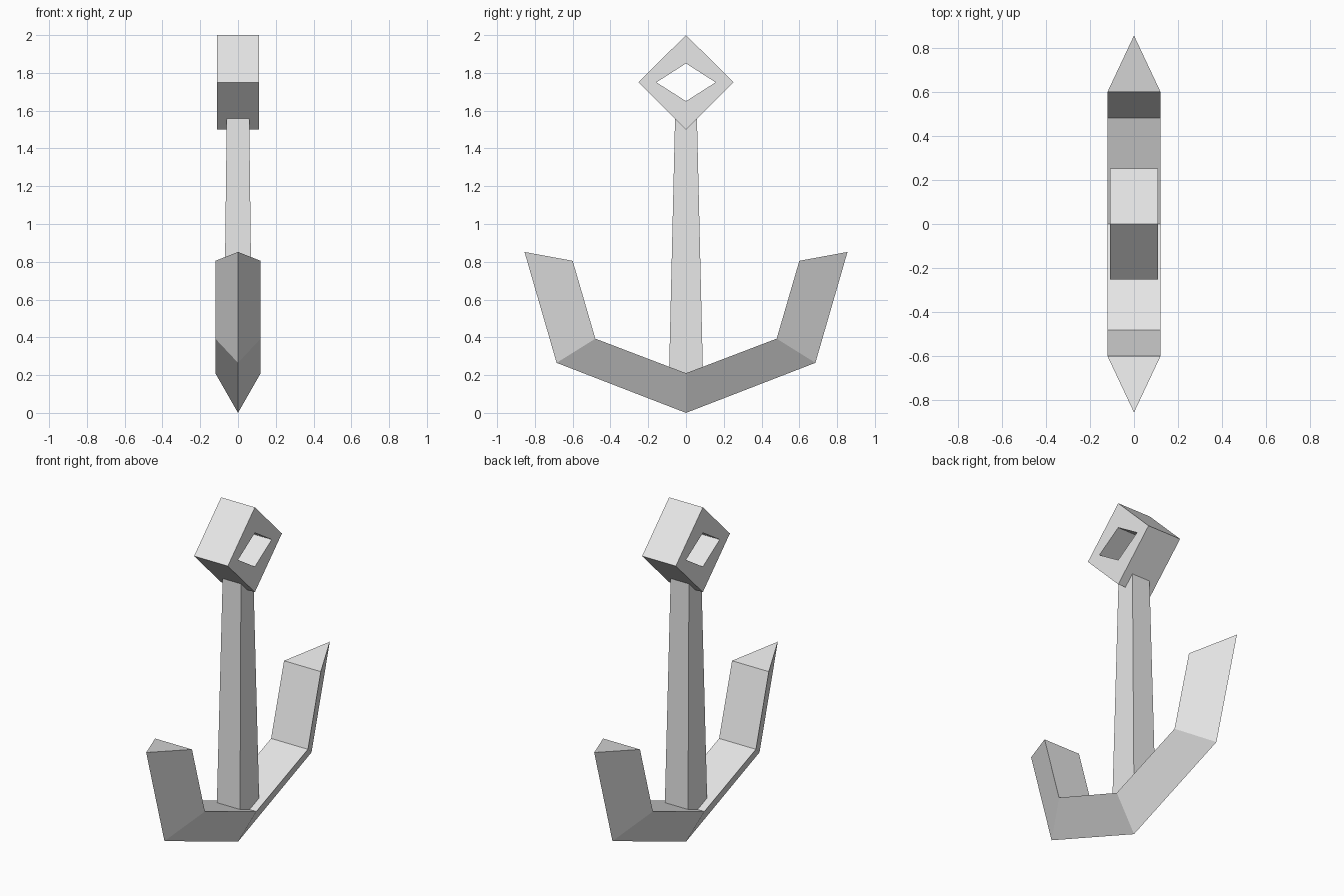
import bpy
import bmesh

cube = bpy.data.objects.get("Cube")
if cube:
    bpy.data.objects.remove(cube, do_unlink=True)

grey = bpy.data.materials.new("light_grey")
grey.use_nodes = True
colour = (0.8, 0.8, 0.8, 1)
grey.diffuse_color = colour
grey.node_tree.nodes["Principled BSDF"].inputs["Base Color"].default_value = colour


def loft(name, loops, closed=False):
    """Skin a row of equal-sided loops, either capped or joined end to end."""
    bm = bmesh.new()
    rings = [[bm.verts.new(p) for p in loop] for loop in loops]
    sides = len(rings[0])
    pairs = list(zip(rings, rings[1:]))
    if closed:
        pairs.append((rings[-1], rings[0]))
    else:
        bm.faces.new(rings[0])
        bm.faces.new(rings[-1])
    for a, b in pairs:
        for i in range(sides):
            j = (i + 1) % sides
            bm.faces.new((a[i], a[j], b[j], b[i]))
    bmesh.ops.recalc_face_normals(bm, faces=bm.faces)
    mesh = bpy.data.meshes.new(name)
    bm.to_mesh(mesh)
    bm.free()
    mesh.materials.append(grey)
    obj = bpy.data.objects.new(name, mesh)
    bpy.context.collection.objects.link(obj)
    return obj


# Curved arms: triangular section with a sharp outer keel and flat inner face
half = [((0, 0), (0, 0.21)),
        ((0.685, 0.265), (0.48, 0.393)),
        ((0.855, 0.852), (0.60, 0.805))]
path = [((-k[0], k[1]), (-f[0], f[1])) for k, f in half[:0:-1]] + half
loft("anchor_arms", [[(0, *keel), (0.12, *flat), (-0.12, *flat)]
                     for keel, flat in path])

# Tapered square shank, its ends buried in the arms and the ring
loft("shank", [[(sx * w, sy * d, z) for sx, sy in ((-1, -1), (1, -1), (1, 1), (-1, 1))]
               for w, d, z in ((0.076, 0.09, 0.2), (0.059, 0.057, 1.6))])


# Diamond ring with a flatter diamond hole
def diamond(x, width, height):
    return [(x, width, 1.75), (x, 0, 1.75 + height),
            (x, -width, 1.75), (x, 0, 1.75 - height)]


loft("top_ring", [diamond(-0.11, 0.252, 0.25), diamond(0.11, 0.252, 0.25),
                  diamond(0.11, 0.157, 0.1), diamond(-0.11, 0.157, 0.1)], closed=True)
